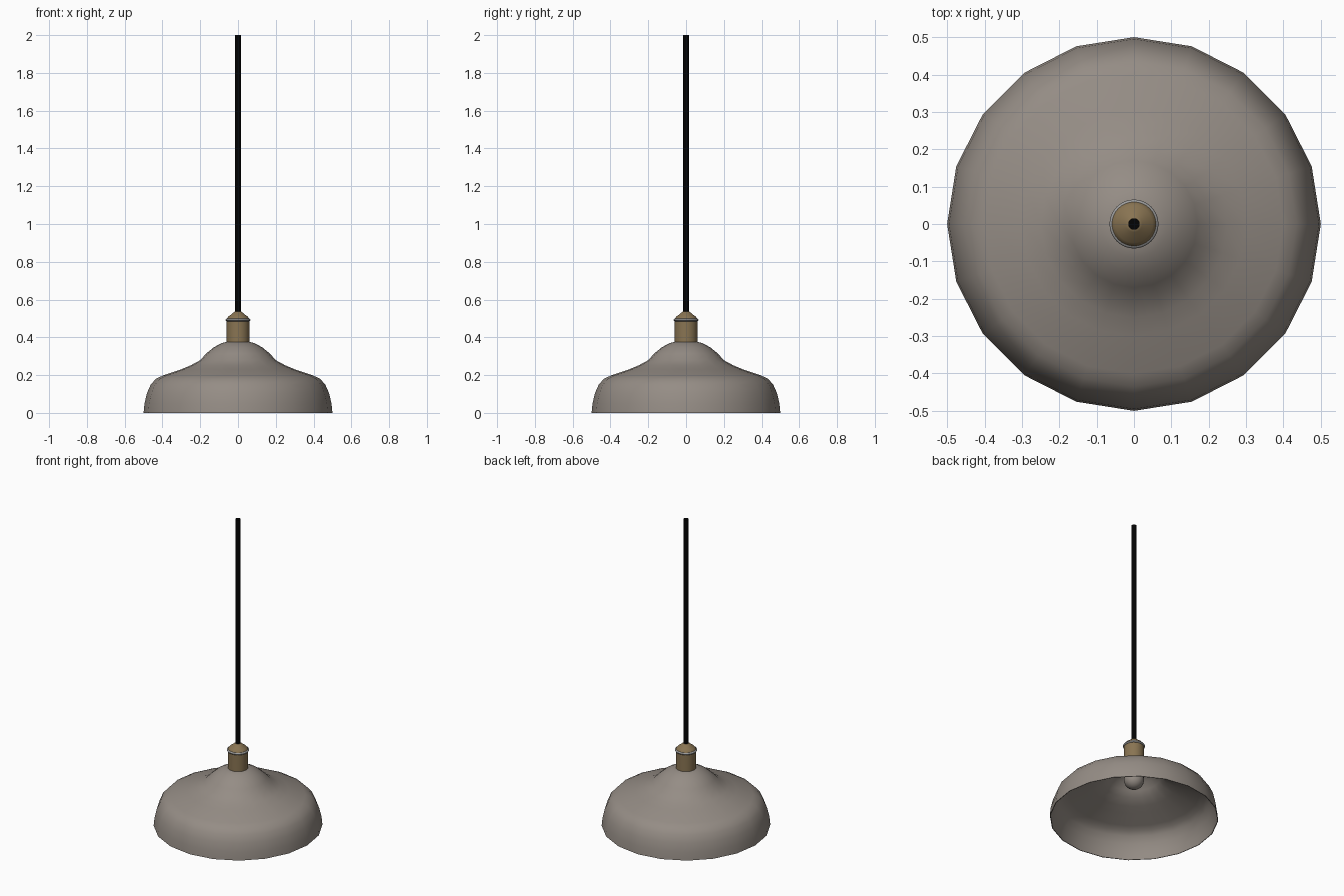
import bpy, bmesh, math

if "Cube" in bpy.data.objects:
    bpy.data.objects.remove(bpy.data.objects["Cube"])


def material(name, rgb):
    m = bpy.data.materials.new(name)
    m.diffuse_color = (*rgb, 1)
    m.use_nodes = True
    m.node_tree.nodes["Principled BSDF"].inputs["Base Color"].default_value = m.diffuse_color
    return m


TAUPE = material("taupe_enamel", (0.30, 0.265, 0.235))
BRASS = material("aged_brass", (0.25, 0.175, 0.085))
STEEL = material("steel_grey", (0.33, 0.33, 0.33))
BLACK = material("black_cord", (0.001, 0.001, 0.001))


def lathe(name, profile, sides, mat, angle=40):
    """Spin (radius, z) points about z; a zero radius closes to a point."""
    bm = bmesh.new()
    rings = []
    for r, z in profile:
        n = sides if r > 0 else 1
        rings.append([bm.verts.new((r * math.cos(i * math.tau / sides),
                                    r * math.sin(i * math.tau / sides), z))
                      for i in range(n)])
    for a, b in zip(rings, rings[1:]):
        for i in range(sides):
            j = (i + 1) % sides
            quad = [a[i % len(a)], a[j % len(a)], b[j % len(b)], b[i % len(b)]]
            bm.faces.new(list(dict.fromkeys(quad)))
    me = bpy.data.meshes.new(name)
    bm.to_mesh(me)
    bm.free()
    me.materials.append(mat)
    ob = bpy.data.objects.new(name, me)
    bpy.context.collection.objects.link(ob)
    bpy.ops.object.select_all(action='DESELECT')
    ob.select_set(True)
    bpy.context.view_layer.objects.active = ob
    bpy.ops.object.shade_smooth_by_angle(angle=math.radians(angle))
    return ob


# Bell-shaped shade with 20 sides: inner lining up to a thin rim, then outside
lining = [(0, 0.345), (0.055, 0.345), (0.09, 0.335), (0.13, 0.31), (0.16, 0.28),
          (0.19, 0.25), (0.25, 0.225), (0.30, 0.205), (0.39, 0.172),
          (0.425, 0.158), (0.45, 0.135), (0.472, 0.095), (0.488, 0.045), (0.496, 0)]
outside = [(0.5, 0), (0.495, 0.05), (0.482, 0.105), (0.462, 0.15),
           (0.435, 0.18), (0.40, 0.197), (0.30, 0.231), (0.25, 0.252),
           (0.20, 0.279), (0.17, 0.313), (0.13, 0.346), (0.09, 0.368),
           (0.055, 0.378), (0, 0.378)]
lathe("shade", lining + outside, 20, TAUPE, 60)

# Brass lamp holder, reaching down through the shade to the bulb
lathe("holder", [(0, 0.285), (0.06, 0.285), (0.06, 0.485), (0, 0.485)], 32, BRASS)

# Conical cap
lathe("cap", [(0, 0.496), (0.06, 0.496), (0.058, 0.502), (0.05, 0.511),
              (0.035, 0.522), (0.022, 0.533), (0.015, 0.537), (0, 0.537)],
      32, BRASS, 60)

# Rounded steel collar between holder and cap
collar = [(0.058 + 0.0075 * math.cos(a * math.tau / 8),
           0.492 + 0.0075 * math.sin(a * math.tau / 8)) for a in range(9)]
lathe("collar", collar, 32, STEEL, 60)

# Hanging cord
lathe("cord", [(0, 0.53), (0.0155, 0.53), (0.0155, 2.0), (0, 2.0)], 16, BLACK)

# Round bulb under the holder
ball = [(0.06 * math.sin(t * math.pi / 12), 0.262 - 0.06 * math.cos(t * math.pi / 12))
        for t in range(12)]
lathe("bulb", ball + [(0, 0.322)], 24, TAUPE)
